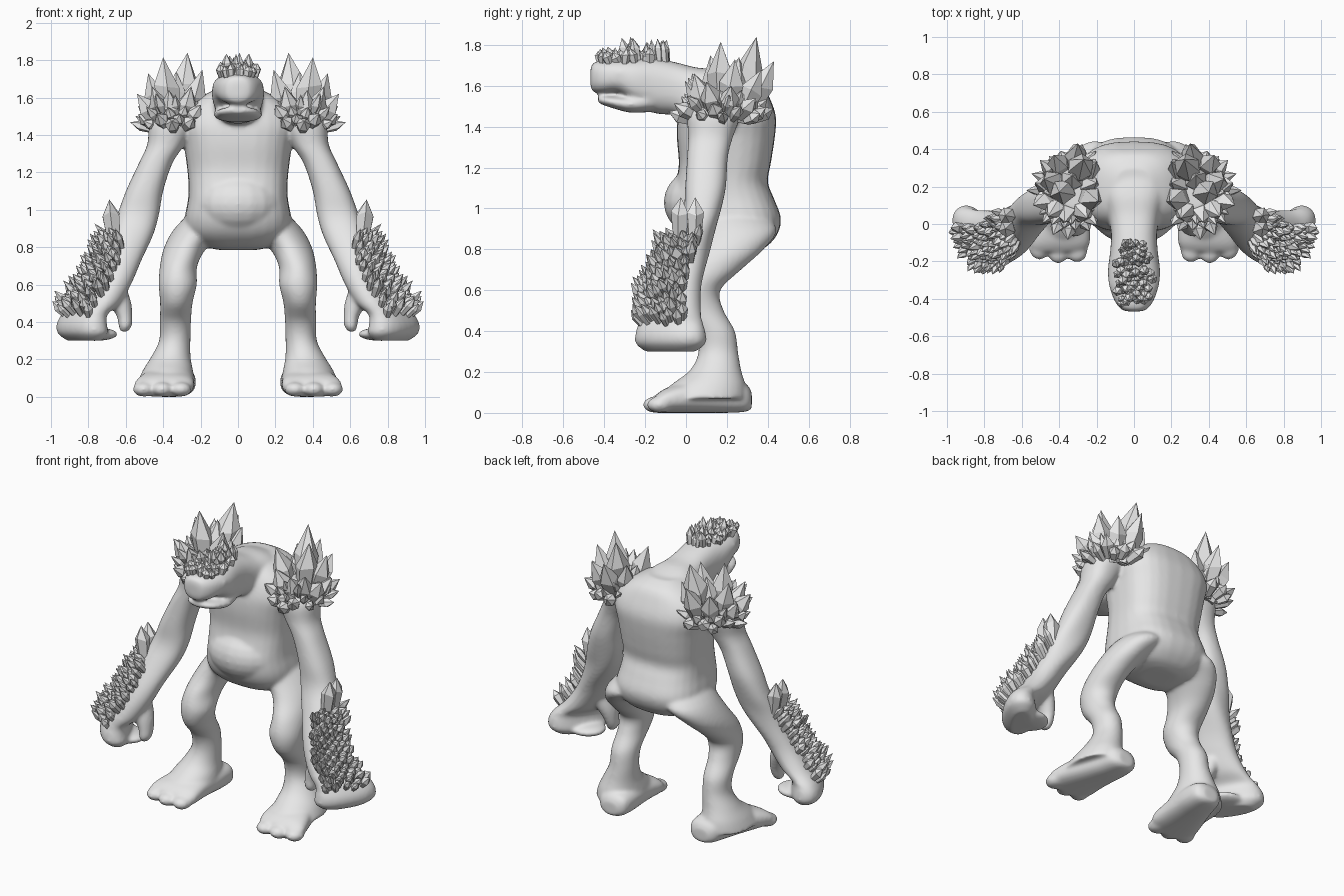
import bpy, bmesh, math, random
from mathutils import Vector

if "Cube" in bpy.data.objects:
    bpy.data.objects.remove(bpy.data.objects["Cube"], do_unlink=True)
random.seed(7)

stone = bpy.data.materials.new("stone_grey")
stone.use_nodes = True
stone.diffuse_color = (0.8, 0.8, 0.8, 1)
stone.node_tree.nodes["Principled BSDF"].inputs["Base Color"].default_value = (0.8, 0.8, 0.8, 1)


def spline(rings, steps=4):
    """Catmull-Rom interpolation through the ring parameters."""
    out = []
    for i in range(len(rings) - 1):
        p = [rings[max(i - 1, 0)], rings[i], rings[i + 1], rings[min(i + 2, len(rings) - 1)]]
        for k in range(steps):
            t = k / steps
            out.append([0.5 * (2 * b + (c - a) * t + (2 * a - 5 * b + 4 * c - d) * t * t
                               + (3 * b - a - 3 * c + d) * t ** 3) for a, b, c, d in zip(*p)])
    out.append(list(rings[-1]))
    return out


def turned(u, v, degrees):
    c, s = math.cos(math.radians(degrees)), math.sin(math.radians(degrees))
    return u * c - v * s, u * s + v * c


def loft(bm, rings, axis="z", power=2.0, side=1, count=28):
    """Closed tube through rings of (x, y, z, half width, half depth, optional turn)."""
    loops = []
    for x, y, z, ra, rb, *turn in spline(rings):
        loop = []
        for k in range(count):
            a = 2 * math.pi * k / count
            u = math.copysign(abs(math.cos(a)) ** (2 / power), math.cos(a)) * max(ra, 0.004)
            v = math.copysign(abs(math.sin(a)) ** (2 / power), math.sin(a)) * max(rb, 0.004)
            u, v = turned(u, v, turn[0] if turn else 0)
            co = (x + u, y + v, z) if axis == "z" else (x + u, y, z + v)
            loop.append(bm.verts.new((co[0] * side, co[1], co[2])))
        loops.append(loop)
    for a, b in zip(loops, loops[1:]):
        for k in range(count):
            n = (k + 1) % count
            bm.faces.new((a[k], a[n], b[n], b[k]))
    bm.faces.new(loops[0])
    bm.faces.new(loops[-1])


def ball(bm, centre, radii):
    made = bmesh.ops.create_uvsphere(bm, u_segments=20, v_segments=12, radius=1)
    for v in made["verts"]:
        v.co = Vector([c + r * p for c, r, p in zip(centre, radii, v.co)])


def finish(bm, name):
    bmesh.ops.recalc_face_normals(bm, faces=bm.faces[:])
    mesh = bpy.data.meshes.new(name)
    bm.to_mesh(mesh)
    bm.free()
    mesh.materials.append(stone)
    obj = bpy.data.objects.new(name, mesh)
    bpy.context.collection.objects.link(obj)
    return obj


def crystal(bm, base, tip, radius, waist=0.6):
    """Faceted shard: narrow foot, wide shoulder, pointed end."""
    base, tip = Vector(base), Vector(tip)
    d = tip - base
    u = d.orthogonal().normalized()
    v = d.normalized().cross(u)
    sides, turn = random.choice((5, 6)), random.uniform(0, math.pi)
    rows = []
    for t, r in ((0, 0.65), (waist, 1)):
        row = []
        for k in range(sides):
            a = turn + 2 * math.pi * k / sides
            lift = t + (random.uniform(-0.06, 0.06) if t else 0)
            row.append(bm.verts.new(base + d * lift + (u * math.cos(a) + v * math.sin(a)) * radius * r))
        rows.append(row)
    end = bm.verts.new(tip)
    bm.faces.new(rows[0])
    for k in range(sides):
        n = (k + 1) % sides
        bm.faces.new((rows[0][k], rows[0][n], rows[1][n], rows[1][k]))
        bm.faces.new((rows[1][k], rows[1][n], end))


# Profiles of the fleshy parts
torso = [(0, .2, 1.65, .10, .10), (0, .2, 1.61, .19, .17), (0, .2, 1.54, .28, .21),
         (0, .2, 1.45, .31, .24), (0, .195, 1.35, .29, .24), (0, .19, 1.22, .272, .225),
         (0, .175, 1.13, .265, .225), (0, .18, 1.05, .268, .25), (0, .2, .95, .285, .265),
         (0, .21, .87, .27, .235), (0, .22, .81, .2, .17), (0, .23, .785, .10, .10)]
head = [(0, -.468, 1.64, .035, .04), (0, -.455, 1.642, .07, .07), (0, -.41, 1.643, .105, .08),
        (0, -.33, 1.646, .132, .083), (0, -.25, 1.622, .14, .112), (0, -.15, 1.6, .128, .135),
        (0, -.05, 1.585, .123, .13), (0, .05, 1.55, .14, .14), (0, .15, 1.53, .17, .15),
        (0, .25, 1.5, .18, .15)]
jaw = [(0, -.43, 1.533, .045, .016), (0, -.40, 1.527, .09, .023), (0, -.35, 1.519, .115, .031),
       (0, -.28, 1.51, .13, .04), (0, -.2, 1.52, .125, .05), (0, -.12, 1.53, .1, .05)]
leg = [(.15, .2, 1.0, .09, .15), (.205, .245, .9, .135, .2), (.28, .2, .8, .115, .18),
       (.318, .115, .7, .10, .155), (.322, .05, .6, .102, .118), (.33, .07, .5, .087, .115),
       (.335, .14, .4, .084, .1), (.338, .158, .3, .084, .097), (.36, .145, .21, .107, .125),
       (.375, .11, .14, .135, .18), (.385, .075, .07, .155, .22)]
foot = [(.33, .322, .06, .05, .04), (.33, .29, .075, .095, .07), (.34, .2, .08, .115, .08),
        (.36, .1, .08, .13, .08), (.38, 0, .075, .147, .075), (.395, -.1, .06, .16, .06),
        (.405, -.15, .043, .145, .043)]
arm = [(.32, .16, 1.57, .07, .08, 0), (.35, .14, 1.47, .12, .13, 0), (.385, .12, 1.35, .1, .11, 0),
       (.44, .105, 1.25, .09, .1, 0), (.5, .095, 1.1, .1, .1, 0), (.535, .075, .97, .112, .09, 0),
       (.575, .03, .85, .115, .1, -15), (.64, -.03, .7, .1, .125, -30), (.69, -.06, .6, .1, .14, -32),
       (.757, -.075, .5, .1, .16, -32), (.82, -.075, .44, .085, .175, -32),
       (.835, -.075, .39, .095, .19, -32), (.83, -.075, .34, .095, .19, -32),
       (.82, -.075, .3, .06, .14, -32)]
thumb = [(.665, -.07, .58, .07, .08), (.63, -.08, .5, .06, .07), (.606, -.09, .43, .042, .055),
         (.603, -.1, .38, .036, .045), (.61, -.1, .348, .02, .025)]

# Body: overlapping lofts fused into one skin
bm = bmesh.new()
loft(bm, torso, power=2.7)
ball(bm, (0, .09, 1.03), (.245, .2, .175))
loft(bm, head, axis="y", power=2.5)
loft(bm, jaw, axis="y", power=2.3)
for s in (1, -1):
    loft(bm, leg, side=s)
    loft(bm, foot, axis="y", power=2.5, side=s)
    loft(bm, arm, power=2.3, side=s)
    loft(bm, thumb, side=s)
    # Toes
    for x, y in ((.305, -.145), (.405, -.15), (.505, -.13)):
        ball(bm, (s * x, y, .04), (.057, .062, .04))
    # Curled fingers, eyes
    ball(bm, (s * .765, -.06, .335), (.125, .11, .036))
    ball(bm, (s * .115, -.32, 1.665), (.024, .024, .02))
body = finish(bm, "body")
remesh = body.modifiers.new("fuse", "REMESH")
remesh.mode = "VOXEL"
remesh.voxel_size = 0.01
remesh.use_smooth_shade = True
relax = body.modifiers.new("relax", "SMOOTH")
relax.factor = 0.5
relax.iterations = 14

# Shoulder crystals: large shards, then a radiating skirt of smaller ones
bm = bmesh.new()
big = [(.27, .345, 1.84), (.40, .17, 1.815), (.30, .43, 1.72), (.19, .12, 1.75), (.48, .24, 1.73),
       (.43, .37, 1.68), (.54, .1, 1.62), (.25, .03, 1.66), (.37, .01, 1.64), (.33, .26, 1.74),
       (.53, .22, 1.6), (.46, .04, 1.66), (.2, .33, 1.7), (.2, .22, 1.66)]
for x, y, z in big:
    foot_point = (.33 + (x - .33) * .35, .18 + (y - .18) * .4, 1.43)
    crystal(bm, foot_point, (x, y, z), .035 + .085 * (z - 1.4))
for i in range(40):
    t = i / 40
    a = i * 2.4
    e = math.radians(18 + 45 * t)
    spread = 1 - .35 * t
    out = Vector((math.cos(a) * math.cos(e), math.sin(a) * math.cos(e), math.sin(e)))
    base = Vector((.335 + .11 * spread * math.cos(a), .18 + .145 * spread * math.sin(a), 1.425 + .06 * t))
    crystal(bm, base, base + out * random.uniform(.09, .14 + .07 * t), random.uniform(.027, .042))
shoulders = finish(bm, "shoulder_crystals")

# Forearm crystals: rows over the outer front face of each forearm
bm = bmesh.new()
profile = spline(arm, 8)
for i in range(100):
    z = .42 + .41 * ((i + .5) / 100)
    x, y, _, ra, rb, turn = min(profile, key=lambda r: abs(r[2] - z))
    a = math.radians(-58 + 108 * ((i * .618) % 1))
    u, v = turned(ra * .85 * math.cos(a), rb * .85 * math.sin(a), turn)
    base = Vector((x + u, y + v, z))
    u, v = turned(math.cos(a), math.sin(a) * .6, turn)
    out = Vector((u * .8, v * .8, .75)).normalized()
    crystal(bm, base, base + out * random.uniform(.09, .145), random.uniform(.02, .031))
for y in (-.03, .04):
    crystal(bm, (.66, y, .8), (.688, y + .005, 1.055), .047, .68)
forearms = finish(bm, "forearm_crystals")

for obj in (shoulders, forearms):
    mirror = obj.modifiers.new("mirror", "MIRROR")
    mirror.use_mirror_merge = False

# Head crystals: a teardrop patch on the crown, tallest towards the rear
bm = bmesh.new()
for i in range(58):
    t = (i + .5) / 58
    y = -.425 + .34 * t
    half = .095 * math.sin(math.pi * min(1, .18 + .74 * t)) ** .7
    x = half * (2 * ((i * .618) % 1) - 1)
    height = random.uniform(.05, .085) + (.05 * random.random() if t > .4 and abs(x) < .06 else 0)
    crystal(bm, (x, y, 1.708), (x * 1.15, y + random.uniform(-.03, .03), 1.712 + height),
            random.uniform(.018, .029))
finish(bm, "head_crystals")
